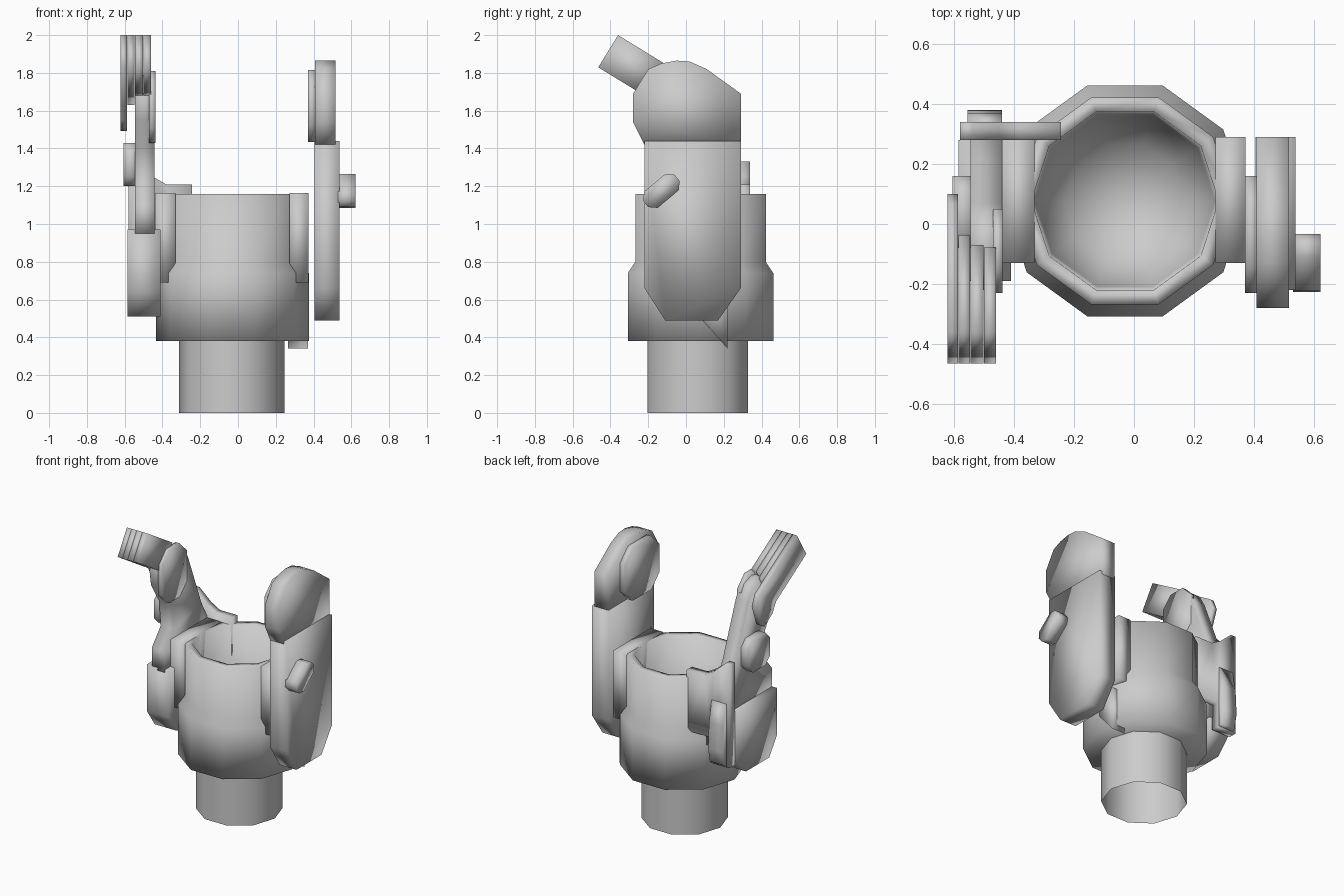
import bpy
import bmesh
import math

if "Cube" in bpy.data.objects:
    bpy.data.objects.remove(bpy.data.objects["Cube"], do_unlink=True)

grey = bpy.data.materials.new("plain grey")
grey.use_nodes = True
grey.diffuse_color = (0.6, 0.6, 0.6, 1)
grey.node_tree.nodes["Principled BSDF"].inputs["Base Color"].default_value = grey.diffuse_color


def finish(name, bm):
    """Turn a bmesh into a smooth shaded object."""
    bmesh.ops.remove_doubles(bm, verts=bm.verts, dist=0.0005)
    bmesh.ops.recalc_face_normals(bm, faces=bm.faces)
    for face in bm.faces:
        face.smooth = True
    mesh = bpy.data.meshes.new(name)
    bm.to_mesh(mesh)
    bm.free()
    mesh.materials.append(grey)
    obj = bpy.data.objects.new(name, mesh)
    bpy.context.collection.objects.link(obj)


def slab(name, outline, start, end, along_y=False):
    """Extrude a (y, z) outline along x, or an (x, z) outline along y."""
    bm = bmesh.new()
    if along_y:
        points, step = [(p, start, z) for p, z in outline], (0, end - start, 0)
    else:
        points, step = [(start, p, z) for p, z in outline], (end - start, 0, 0)
    face = bm.faces.new([bm.verts.new(p) for p in points])
    grown = bmesh.ops.extrude_face_region(bm, geom=[face])["geom"]
    moved = [v for v in grown if isinstance(v, bmesh.types.BMVert)]
    bmesh.ops.translate(bm, verts=moved, vec=step)
    finish(name, bm)


def lathe(name, profile, cx, cy):
    """Spin a (radius, z) outline into a ten-sided shape."""
    bm = bmesh.new()
    verts = [bm.verts.new((cx + r, cy, z)) for r, z in profile]
    edges = [bm.edges.new(pair) for pair in zip(verts, verts[1:])]
    bmesh.ops.spin(bm, geom=verts + edges, cent=(cx, cy, 0), axis=(0, 0, 1),
                   angle=math.tau, steps=10)
    finish(name, bm)


def rect(y0, y1, z0, z1):
    return [(y0, z0), (y1, z0), (y1, z1), (y0, z1)]


def long_octagon(cy, cz, a, b, cut, tilt=0):
    """Rectangle with cut corners, turned by tilt degrees."""
    pts = [(a, b - cut), (a - cut, b), (cut - a, b), (-a, b - cut),
           (-a, cut - b), (cut - a, -b), (a - cut, -b), (a, cut - b)]
    c, s = math.cos(math.radians(tilt)), math.sin(math.radians(tilt))
    return [(cy + p * c - q * s, cz + p * s + q * c) for p, q in pts]


# Open stem and hollow cup
lathe("stem", [(0.28, 0), (0.28, 0.42)], -0.033, 0.062)
lathe("cup", [(0, 0.385), (0.405, 0.38), (0.405, 0.74), (0.363, 0.8), (0.363, 1.16),
              (0.312, 1.16), (0.3, 0.75), (0.2, 0.57), (0, 0.5)], -0.03, 0.077)

# Flat cheeks on both sides of the cup
for side, x0, x1 in (("right", -0.44, -0.332), ("left", 0.272, 0.372)):
    slab(side + "_cheek", rect(-0.13, 0.29, 0.69, 1.163), x0, x1)
slab("lower_wedge", [(0.08, 0.5), (0.22, 0.34), (0.22, 0.65), (0.08, 0.65)], 0.265, 0.37)

# Tall left arm with rounded head, inner pad and peg
slab("left_arm", [(-0.22, 0.66), (-0.11, 0.49), (0.17, 0.49), (0.29, 0.66),
                  (0.29, 1.44), (-0.22, 1.44)], 0.405, 0.538)
slab("left_arm_head", [(-0.22, 1.42), (0.29, 1.42), (0.29, 1.69), (0.11, 1.82), (0.02, 1.86),
                       (-0.05, 1.865), (-0.13, 1.85), (-0.2, 1.82), (-0.28, 1.69),
                       (-0.28, 1.54)], 0.408, 0.517)
slab("left_pad", long_octagon(-0.035, 1.625, 0.195, 0.19, 0.09), 0.37, 0.412)
slab("left_peg", long_octagon(-0.13, 1.175, 0.108, 0.056, 0.035, 40), 0.53, 0.622)

# Right arm leaning forward, with its pad, joint and lower block
slab("right_arm", [(-0.19, 0.95), (0.29, 0.95), (0.29, 1.16), (0.22, 1.29), (0.07, 1.67),
                   (0.02, 1.76), (-0.06, 1.79), (-0.16, 1.77), (-0.22, 1.68), (-0.2, 1.55),
                   (-0.11, 1.4), (-0.09, 1.22), (-0.19, 1.1)], -0.545, -0.442)
slab("right_pad", long_octagon(-0.09, 1.62, 0.14, 0.19, 0.08), -0.47, -0.438)
slab("right_lower_block", [(-0.19, 0.64), (-0.1, 0.51), (0.16, 0.51), (0.28, 0.64),
                           (0.28, 0.97), (-0.19, 0.97)], -0.585, -0.41)
slab("right_joint", long_octagon(0.04, 1.315, 0.12, 0.115, 0.05), -0.605, -0.53)

# Rear bracket plate with a swollen lower pad
slab("rear_bracket", [(-0.243, 1.21), (-0.38, 1.21), (-0.45, 1.25), (-0.54, 1.33),
                      (-0.58, 1.33), (-0.58, 0.6), (-0.43, 0.6), (-0.43, 0.78),
                      (-0.243, 0.78)], 0.28, 0.34, along_y=True)
slab("rear_bracket_pad", [(0.33, 0.6), (0.36, 0.62), (0.38, 0.72), (0.37, 0.9), (0.33, 1.1)],
     -0.555, -0.44)

# Stack of four tilted plates on top of the right arm, the outer one a paddle
down = math.radians(-31.5)
along = (math.cos(down), math.sin(down))
across = (math.sin(down), -math.cos(down))
paddle = [(0, 0), (0.5, 0), (0.57, 0.05), (0.6, 0.2), (0.58, 0.24), (0.47, 0.24),
          (0.4, 0.2), (0, 0.2)]
outlines = [paddle] + [rect(0, length, 0, 0.2) for length in (0.38, 0.34, 0.33)]
edges_x = [-0.622, -0.585, -0.545, -0.5, -0.458]
for i, outline in enumerate(outlines):
    points = [(-0.36 + a * along[0] + b * across[0], 2.0 + a * along[1] + b * across[1])
              for a, b in outline]
    slab("tilted_plate_%d" % (i + 1), points, edges_x[i], edges_x[i + 1] - 0.002)
